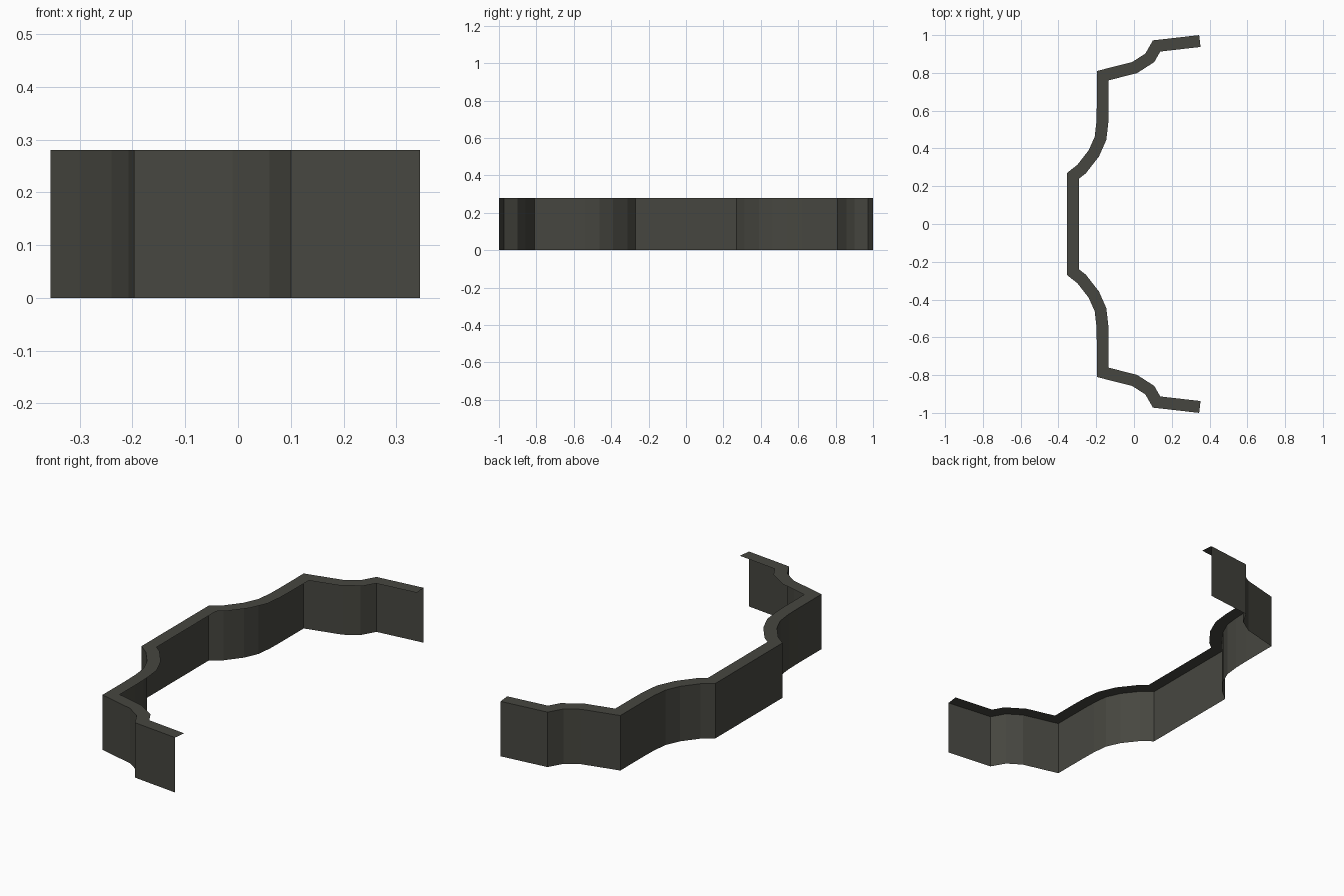
import bpy, bmesh
from mathutils import Vector

if "Cube" in bpy.data.objects:
    bpy.data.objects.remove(bpy.data.objects["Cube"])

HEIGHT = 0.28
LEDGE = 0.063

# outer outline of the +y half, from the back panel to the free end
half = [(-0.355, 0.27), (-0.30, 0.313), (-0.24, 0.39), (-0.208, 0.462),
        (-0.199, 0.54), (-0.197, 0.62), (-0.197, 0.81), (-0.01, 0.857),
        (0.06, 0.902), (0.10, 0.972), (0.345, 1.0)]
path = [Vector((x, -y)) for x, y in reversed(half)] + [Vector(p) for p in half]


def inward(a, b):
    """Unit normal of a segment, pointing to the inside of the bay."""
    d = (b - a).normalized()
    return Vector((d.y, -d.x))


def offset(points, dist):
    """Mitred parallel copy of an open path."""
    out = []
    last = len(points) - 1
    for i, p in enumerate(points):
        n1 = inward(points[max(i - 1, 0)], points[max(i, 1)])
        n2 = inward(points[min(i, last - 1)], points[min(i + 1, last)])
        out.append(p + (n1 + n2) * dist / (1 + n1.dot(n2)))
    return out


paint = bpy.data.materials.new("dark olive grey")
paint.diffuse_color = (0.062, 0.062, 0.051, 1)
paint.use_nodes = True
paint.node_tree.nodes["Principled BSDF"].inputs["Base Color"].default_value = paint.diffuse_color


def strip(name, low, high):
    """Sheet of quads between two rows of points."""
    bm = bmesh.new()
    a = [bm.verts.new(p) for p in low]
    b = [bm.verts.new(p) for p in high]
    for i in range(len(a) - 1):
        bm.faces.new((a[i + 1], a[i], b[i], b[i + 1]))
    mesh = bpy.data.meshes.new(name)
    bm.to_mesh(mesh)
    bm.free()
    mesh.materials.append(paint)
    obj = bpy.data.objects.new(name, mesh)
    bpy.context.collection.objects.link(obj)
    return obj


base = [(p.x, p.y, 0) for p in path]
rim = [(p.x, p.y, HEIGHT) for p in path]
inner = [(p.x, p.y, HEIGHT) for p in offset(path, LEDGE)]

# upright skirt, open at the bottom and ends
strip("outer_wall", base, rim)
# flat ledge reaching inward from the top of the wall
strip("top_ledge", rim, inner)
